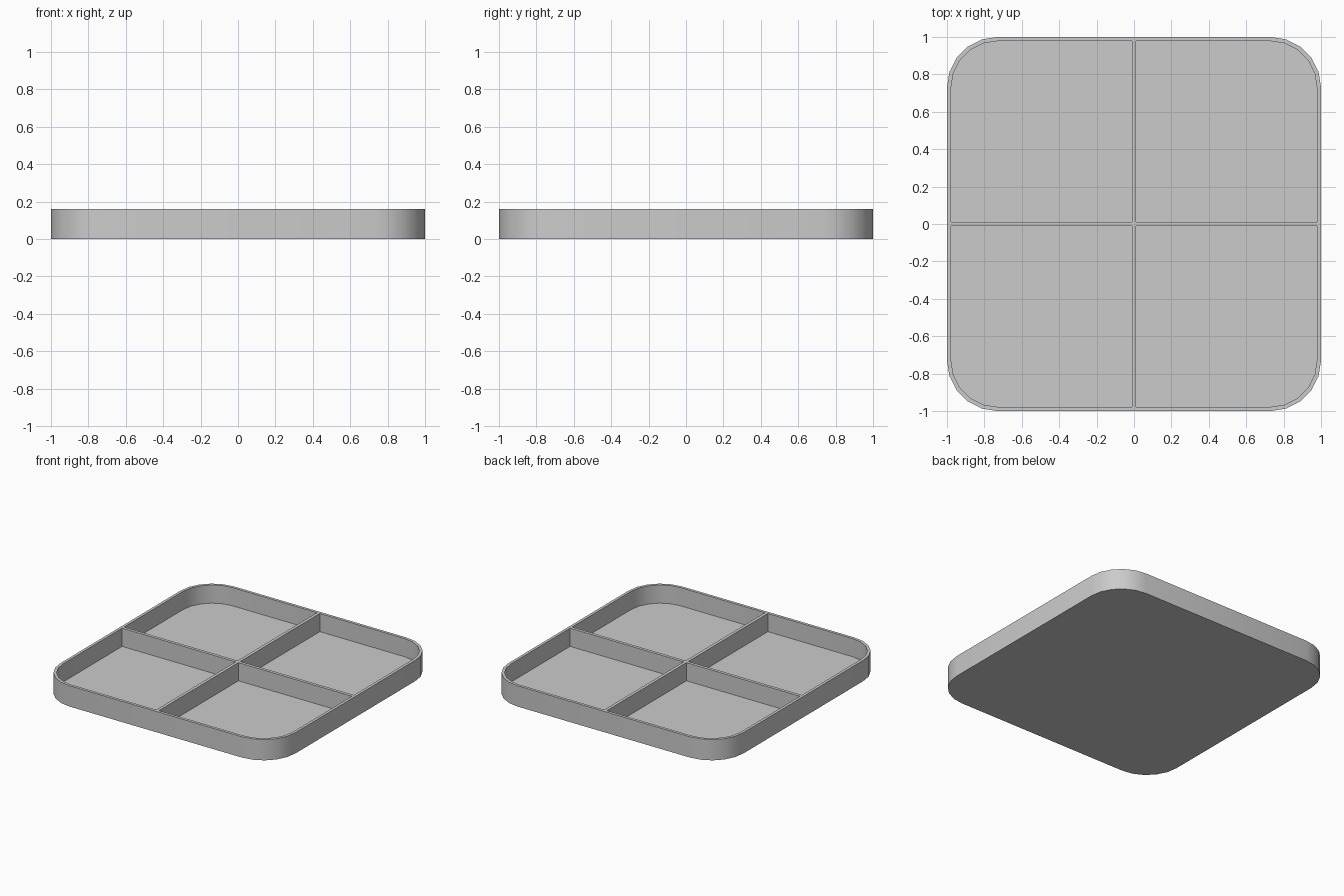
import bpy
import bmesh
from math import sin, cos, pi, radians

HEIGHT, FLOOR = 0.16, 0.02
WALL, HALF_DIVIDER = 0.022, 0.012
RADIUS, STEPS = 0.27, 5

cube = bpy.data.objects.get("Cube")
if cube:
    bpy.data.objects.remove(cube, do_unlink=True)

# Single grey plastic
grey = bpy.data.materials.new("light grey")
grey.use_nodes = True
colour = (0.6, 0.6, 0.6, 1)
grey.diffuse_color = colour
grey.node_tree.nodes["Principled BSDF"].inputs["Base Color"].default_value = colour


def corner_arc(radius):
    """Points of the rounded corner in the +x +y quadrant."""
    c = 1 - RADIUS
    angles = [i * pi / 2 / STEPS for i in range(STEPS + 1)]
    return [(c + radius * cos(a), c + radius * sin(a)) for a in angles]


def prism(name, outline, z0, z1):
    """Extrude a flat outline from z0 up to z1."""
    bm = bmesh.new()
    base = bm.faces.new([bm.verts.new((x, y, z0)) for x, y in outline])
    top = bmesh.ops.extrude_face_region(bm, geom=[base], use_keep_orig=True)
    verts = [v for v in top["geom"] if isinstance(v, bmesh.types.BMVert)]
    bmesh.ops.translate(bm, verts=verts, vec=(0, 0, z1 - z0))
    bmesh.ops.recalc_face_normals(bm, faces=bm.faces)
    mesh = bpy.data.meshes.new(name)
    bm.to_mesh(mesh)
    bm.free()
    mesh.materials.append(grey)
    obj = bpy.data.objects.new(name, mesh)
    bpy.context.collection.objects.link(obj)
    return obj


# Outer rounded block: the corner arc turned through four quarters
outline = []
points = corner_arc(RADIUS)
for quarter in range(4):
    outline += points
    points = [(-y, x) for x, y in points]
tray = prism("divided_tray", outline, 0, HEIGHT)
bpy.context.view_layer.objects.active = tray
tray.select_set(True)

# Four pockets, each with one rounded outer corner, leave the cross dividers
g, inner = HALF_DIVIDER, 1 - WALL
pocket = [(g, g), (inner, g)] + corner_arc(RADIUS - WALL) + [(g, inner)]
for quarter in range(4):
    cutter = prism("pocket_cutter", pocket, FLOOR, HEIGHT + 0.1)
    cutter.hide_render = True
    cut = tray.modifiers.new("pocket", "BOOLEAN")
    cut.operation, cut.solver, cut.object = "DIFFERENCE", "EXACT", cutter
    bpy.ops.object.modifier_apply(modifier=cut.name)
    bpy.data.objects.remove(cutter, do_unlink=True)
    pocket = [(-y, x) for x, y in pocket]

bpy.ops.object.shade_smooth_by_angle(angle=radians(30))
